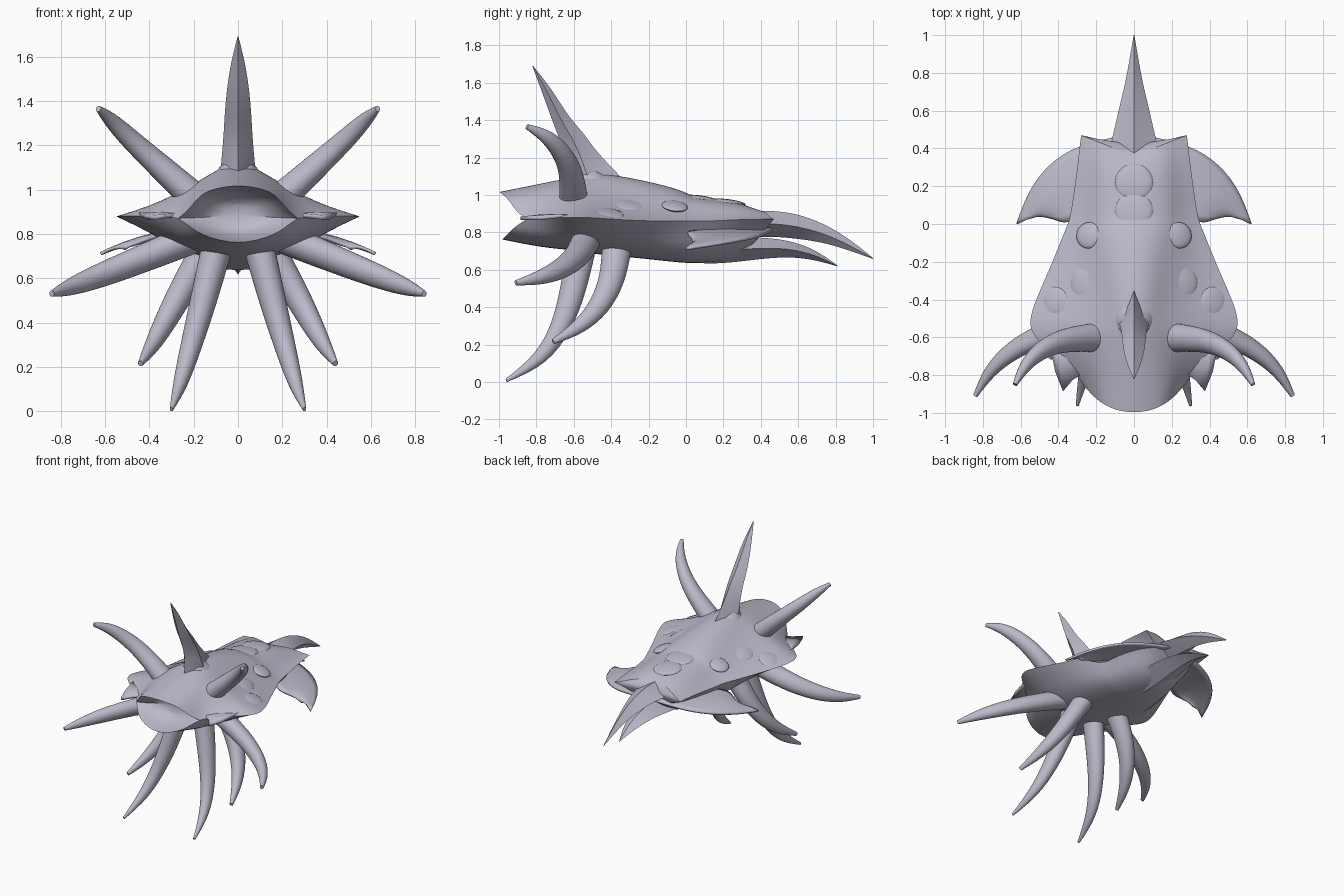
import bpy
import bmesh
import math
from mathutils import Vector, Matrix

cube = bpy.data.objects.get("Cube")
if cube:
    bpy.data.objects.remove(cube, do_unlink=True)

material = bpy.data.materials.new("lavender grey")
material.use_nodes = True
shell_colour = (.5, .49, .59, 1)
material.diffuse_color = shell_colour
material.node_tree.nodes["Principled BSDF"].inputs["Base Color"].default_value = shell_colour


def finish(name, bm, mirror=False, thickness=0, levels=2, angle=50):
    """Turn a bmesh into a shaded object with its modifiers."""
    bmesh.ops.recalc_face_normals(bm, faces=bm.faces)
    mesh = bpy.data.meshes.new(name)
    bm.to_mesh(mesh)
    bm.free()
    obj = bpy.data.objects.new(name, mesh)
    bpy.context.collection.objects.link(obj)
    mesh.materials.append(material)
    if mirror:
        obj.modifiers.new("Mirror", 'MIRROR')
    if levels:
        subdivision = obj.modifiers.new("Subdivision", 'SUBSURF')
        subdivision.levels = subdivision.render_levels = levels
    if thickness:
        solid = obj.modifiers.new("Solidify", 'SOLIDIFY')
        solid.thickness = thickness
        solid.offset = 0
    bpy.ops.object.select_all(action='DESELECT')
    obj.select_set(True)
    bpy.context.view_layer.objects.active = obj
    bpy.ops.object.shade_smooth_by_angle(angle=math.radians(angle))


def loft(rings, creased_lines=(), creased_rings=()):
    """Skin closed rings of points and cap both ends."""
    bm = bmesh.new()
    crease = bm.edges.layers.float.new("crease_edge")
    loops = [[bm.verts.new(p) for p in ring] for ring in rings]
    count = len(loops[0])
    for a, b in zip(loops, loops[1:]):
        for i in range(count):
            j = (i + 1) % count
            bm.faces.new((a[i], a[j], b[j], b[i]))
    bm.faces.new(loops[0])
    bm.faces.new(loops[-1])
    for i in creased_lines:
        for a, b in zip(loops, loops[1:]):
            bm.edges.get((a[i], b[i]))[crease] = 1
    for r in creased_rings:
        ring = loops[r]
        for i in range(count):
            bm.edges.get((ring[i], ring[i - 1]))[crease] = 1
    return bm


def spike(name, path, widths, depths, sides=8, ridged=False, mirror=False):
    """Sweep a tapering section along a path."""
    path = [Vector(p) for p in path]
    rings = []
    for k, centre in enumerate(path):
        tangent = (path[min(k + 1, len(path) - 1)] - path[max(k - 1, 0)]).normalized()
        across = Vector((1, 0, 0))
        across = (across - tangent * across.dot(tangent)).normalized()
        other = tangent.cross(across)
        turns = [math.tau * i / sides for i in range(sides)]
        rings.append([centre + across * widths[k] * math.cos(t)
                      + other * depths[k] * math.sin(t) for t in turns])
    lines = range(sides) if ridged else ()
    finish(name, loft(rings, lines, (0, -1)), mirror, angle=40 if ridged else 60)


def body_section(y, rim, rim_z, hump, top, shoulder, keel, bottom):
    """Closed section with a domed top, sharp rim and rounded keel."""
    low = bottom + .05
    half = [(0, top), (hump * .55, top + (shoulder - top) * .3), (hump, shoulder),
            ((hump + rim) / 2, rim_z + (shoulder - rim_z) * .36), (rim, rim_z),
            ((keel + rim) / 2, rim_z + (low - rim_z) * .45), (keel, low), (0, bottom)]
    ring = half + [(-x, z) for x, z in half[-2:0:-1]]
    return [Vector((x, y, z)) for x, z in ring]


# Body shell, from the mouth to the notched rear edge
sections = [
    (-1, .27, .87, .17, 1.02, .98, .17, .745),
    (-.76, .33, .88, .2, 1.07, 1.0, .24, .7),
    (-.61, .53, .88, .18, 1.1, 1.04, .24, .69),
    (-.52, .56, .88, .17, 1.12, 1.04, .24, .67),
    (-.4, .52, .87, .17, 1.12, 1.02, .25, .66),
    (-.2, .43, .86, .18, 1.08, 1.0, .25, .64),
    (-.02, .36, .86, .18, 1.03, .98, .23, .62),
    (.02, .34, .86, .18, 1.0, .96, .22, .62),
    (.15, .32, .86, .18, .98, .95, .19, .62),
    (.3, .3, .87, .17, .96, .94, .15, .65),
    (.47, .28, .87, .16, .92, .91, .12, .74),
]
body_rings = [body_section(*s) for s in sections]
for p in body_rings[0]:
    p.y += .15 * abs(p.x / .27) ** 2.4
for p in body_rings[-1]:
    p.y -= .11 * (1 - abs(p.x) / .28)

# Mouth hollow, a shallow bowl behind the lips
mouth_z = .88
bowl = [[Vector((p.x * shrink, depth, mouth_z + (p.z - mouth_z) * shrink))
         for p in body_rings[0]] for shrink, depth in ((.4, -.78), (.82, -.85))]
finish("body_shell", loft(bowl + body_rings, (4, 10), (2, -1)))

# Tall crest on the brow
spike("brow_crest",
      [(0, -.5, 1.02), (0, -.56, 1.2), (0, -.605, 1.3), (0, -.67, 1.4),
       (0, -.74, 1.55), (0, -.82, 1.69)],
      [.085, .068, .062, .056, .038, .002], [.18, .085, .066, .044, .028, .002],
      sides=4, ridged=True)

# Crest foot blending into the brow
foot_radii = [.2, .13, .06]
spike("crest_foot", [(0, -.5, .98), (0, -.52, 1.06), (0, -.54, 1.13)],
      foot_radii, foot_radii)

# Curved horns, mirrored left and right
horns = {
    "upper_horn": ([(.18, -.6, .95), (.38, -.61, 1.13), (.5, -.67, 1.24),
                    (.58, -.75, 1.32), (.63, -.85, 1.365)],
                   [.085, .068, .055, .04, .015]),
    "side_horn": ([(.18, -.52, .79), (.45, -.57, .68), (.64, -.66, .605),
                   (.77, -.78, .555), (.84, -.91, .53)],
                  [.085, .075, .062, .042, .015]),
    "rear_leg_horn": ([(.15, -.37, .72), (.25, -.39, .55), (.33, -.46, .4),
                       (.39, -.57, .29), (.44, -.71, .215)],
                      [.085, .075, .062, .043, .015]),
    "front_leg_horn": ([(.1, -.56, .72), (.155, -.6, .5), (.21, -.66, .3),
                        (.26, -.77, .12), (.3, -.96, .008)],
                       [.085, .075, .06, .043, .01]),
}
for name, (path, radii) in horns.items():
    spike(name, path, [r * .9 for r in radii], [r * 1.03 for r in radii], mirror=True)

# Tail blades
spike("upper_tail", [(0, .25, .84), (0, .45, .85), (0, .6, .832), (0, .75, .79),
                     (0, .88, .728), (0, 1, .66)],
      [.17, .115, .082, .045, .022, .002], [.07, .07, .066, .046, .026, .002],
      sides=4, ridged=True)
spike("lower_tail", [(0, -.1, .7), (0, .1, .695), (0, .3, .71), (0, .5, .72),
                     (0, .67, .69), (0, .81, .62)],
      [.1, .14, .13, .095, .055, .002], [.04, .07, .065, .05, .03, .002],
      sides=4, ridged=True)


def sheet(name, rows, thickness, bulge, levels):
    """Thin curved plate between an outer and an inner edge, mirrored."""
    bm = bmesh.new()
    crease = bm.edges.layers.float.new("crease_edge")
    corner = bm.verts.layers.float.new("crease_vert")
    lines = []
    for outer, inner in rows:
        a, b = Vector(outer), Vector(inner)
        middle = (a + b) / 2 + Vector((0, 0, bulge))
        lines.append([bm.verts.new(p) for p in (a, middle, b)])
    for r, s in zip(lines, lines[1:]):
        for i in (0, 1):
            bm.faces.new((r[i], r[i + 1], s[i + 1], s[i]))
    for edge in bm.edges:
        if edge.is_boundary:
            edge[crease] = 1
    for line in (lines[0], lines[-1]):
        line[0][corner] = line[-1][corner] = 1
    finish(name, bm, True, thickness, levels)


# Swept wings at the rear
sheet("rear_wing", [((.05, .47, .82), (.05, .2, .8)), ((.3, .42, .785), (.25, .08, .81)),
                    ((.46, .31, .76), (.35, -.01, .8)), ((.56, .17, .735), (.42, .03, .77)),
                    ((.62, 0, .71), (.51, .05, .73))], .015, .02, levels=2)

# Pointed cheek flaps beside the mouth
sheet("cheek_flap", [((.2, -.76, .88), (.2, -.58, .88)), ((.27, -.79, .885), (.29, -.58, .88)),
                     ((.325, -.825, .88), (.35, -.58, .88)), ((.375, -.885, .875), (.41, -.58, .88)),
                     ((.415, -.78, .875), (.46, -.58, .88))], .02, .01, levels=0)

# Overlapping back scales lying almost flush with the shell
bm = bmesh.new()
scales = [(0, .22, .96, .1), (0, .07, .98, .1), (.24, -.06, .94, .07),
          (.25, -.31, .95, .095), (.42, -.41, .895, .08)]
for x, y, z, size in scales:
    for side in ((1, -1) if x else (1,)):
        slope = side * .38 if x else 0
        place = (Matrix.Translation((x * side, y, z))
                 @ Matrix.Rotation(slope, 4, 'Y')
                 @ Matrix.Rotation(-.12, 4, 'X')
                 @ Matrix.Diagonal((size, size, .018, 1)))
        bmesh.ops.create_uvsphere(bm, u_segments=20, v_segments=10, radius=1, matrix=place)
finish("back_scales", bm, levels=0)
